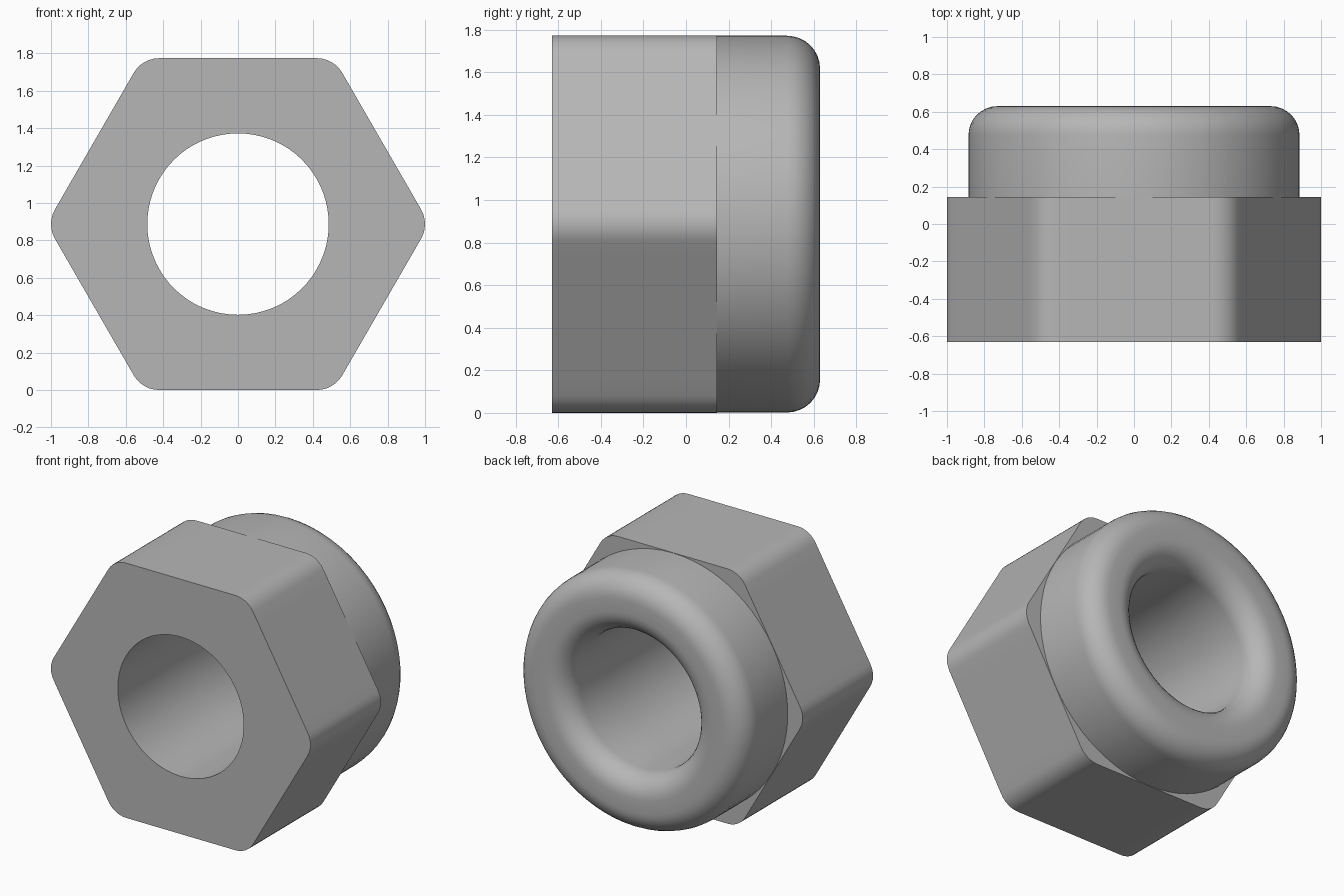
import bpy
import bmesh
from math import sin, cos, pi, radians, atan2
from mathutils import Vector

if "Cube" in bpy.data.objects:
    bpy.data.objects.remove(bpy.data.objects["Cube"], do_unlink=True)

APOTHEM = 0.887         # half distance across the flats
CORNER = 0.157          # rounding of the hexagon corners
BORE = 0.485
COLLAR = 0.885
ROUND = 0.155           # rounding of the collar rim, inside and out
FRONT, JOINT, BACK = -0.63, 0.145, 0.63

steel = bpy.data.materials.new("grey_steel")
steel.use_nodes = True
colour = (0.47, 0.47, 0.47, 1)
steel.diffuse_color = colour
steel.node_tree.nodes["Principled BSDF"].inputs["Base Color"].default_value = colour


def rounded_hexagon():
    """Outline with arc corners and subdivided flats."""
    centre = (APOTHEM - CORNER) / cos(pi / 6)
    arcs = []
    for k in range(6):
        a = k * pi / 3
        mid = Vector((cos(a), sin(a))) * centre
        arcs.append([mid + CORNER * Vector((cos(a + t), sin(a + t)))
                     for t in (radians(d) for d in range(-30, 31, 10))])
    points = []
    for k, arc in enumerate(arcs):
        end = arcs[(k + 1) % 6][0]
        points += arc + [arc[-1].lerp(end, i / 10) for i in range(1, 10)]
    return points


OUTLINE = rounded_hexagon()
ANGLES = [atan2(p.y, p.x) for p in OUTLINE]


def circle(radius):
    return [Vector((cos(a), sin(a))) * radius for a in ANGLES]


def loft(name, sections):
    """Join (outline, y) sections into one surface around the y axis."""
    bm = bmesh.new()
    rings = [[bm.verts.new((p.x, y, p.y + APOTHEM)) for p in pts]
             for pts, y in sections]
    n = len(ANGLES)
    for r, s in zip(rings, rings[1:]):
        for i in range(n):
            j = (i + 1) % n
            bm.faces.new((r[i], r[j], s[j], s[i]))
    mesh = bpy.data.meshes.new(name)
    bm.to_mesh(mesh)
    bm.free()
    mesh.materials.append(steel)
    obj = bpy.data.objects.new(name, mesh)
    bpy.context.collection.objects.link(obj)
    bpy.ops.object.select_all(action="DESELECT")
    obj.select_set(True)
    bpy.context.view_layer.objects.active = obj
    bpy.ops.object.shade_smooth_by_angle(angle=radians(30))
    return obj


# Hexagonal body: bore, front face, flats and rear shoulder
loft("hex_body", [
    (circle(BORE), JOINT),
    (circle(BORE), FRONT),
    (OUTLINE, FRONT),
    (OUTLINE, JOINT),
    (circle(COLLAR), JOINT),
])

# Round collar: outer wall, rounded rim, rolled lip into the bore
steps = [i * pi / 16 for i in range(9)]
outer = [(circle(COLLAR - ROUND + ROUND * cos(t)), BACK - ROUND + ROUND * sin(t))
         for t in steps]
inner = [(circle(BORE + ROUND - ROUND * sin(t)), BACK - ROUND + ROUND * cos(t))
         for t in steps]
loft("round_collar", [(circle(COLLAR), JOINT)] + outer + inner
     + [(circle(BORE), JOINT)])
